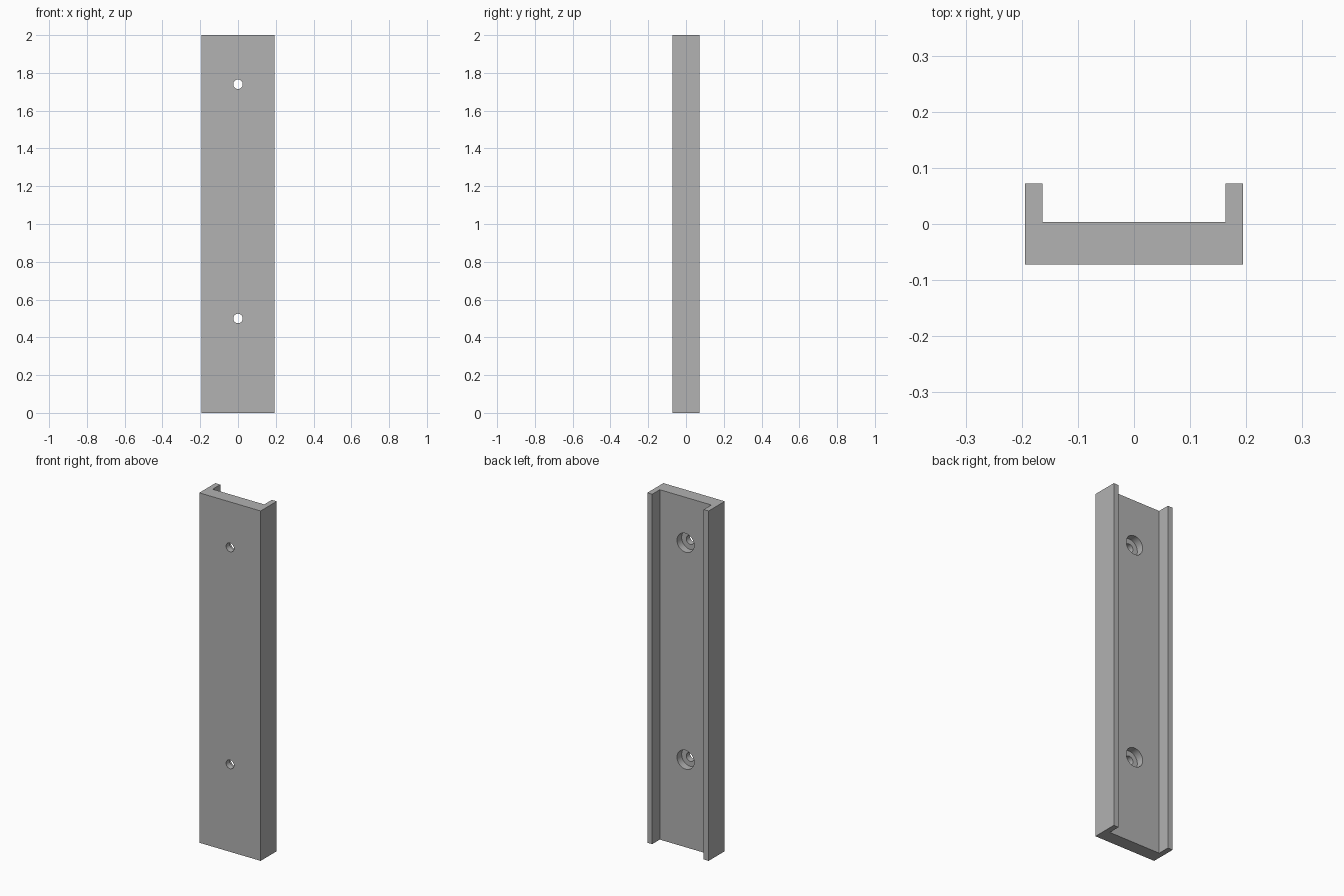
import bpy
import bmesh
from math import radians

cube = bpy.data.objects.get("Cube")
if cube:
    bpy.data.objects.remove(cube, do_unlink=True)

HALF_W, INNER_W = 0.194, 0.163
FRONT, FLOOR, BACK = -0.0725, 0.004, 0.0725
HEIGHT = 2.0
HOLE_HEIGHTS = (0.5, 1.74)
HOLE_R, BORE_R, BORE_DEPTH = 0.025, 0.054, 0.042

grey = bpy.data.materials.new("plain grey")
grey.use_nodes = True
colour = (0.445, 0.445, 0.445, 1)
grey.diffuse_color = colour
grey.node_tree.nodes["Principled BSDF"].inputs["Base Color"].default_value = colour


def add_channel():
    """U-shaped profile extruded upwards."""
    half = [(HALF_W, FRONT), (HALF_W, BACK), (INNER_W, BACK), (INNER_W, FLOOR)]
    profile = half + [(-x, y) for x, y in reversed(half)]
    bm = bmesh.new()
    base = bm.faces.new([bm.verts.new((x, y, 0)) for x, y in profile])
    top = bmesh.ops.extrude_face_region(bm, geom=[base])["geom"]
    bmesh.ops.translate(bm, vec=(0, 0, HEIGHT),
                        verts=[v for v in top if isinstance(v, bmesh.types.BMVert)])
    bmesh.ops.recalc_face_normals(bm, faces=bm.faces)
    mesh = bpy.data.meshes.new("channel_plate")
    bm.to_mesh(mesh)
    bm.free()
    mesh.materials.append(grey)
    obj = bpy.data.objects.new("channel_plate", mesh)
    bpy.context.collection.objects.link(obj)
    return obj


def cut_cylinder(target, radius, y0, y1, z):
    """Drill a round hole along y and remove the cutter."""
    bpy.ops.mesh.primitive_cylinder_add(
        vertices=48, radius=radius, depth=y1 - y0,
        location=(0, (y0 + y1) / 2, z), rotation=(radians(90), 0, 0))
    cutter = bpy.context.object
    cutter.name = "hole_cutter"
    cutter.hide_render = True
    cutter.data.materials.append(grey)
    mod = target.modifiers.new("hole", "BOOLEAN")
    mod.operation = "DIFFERENCE"
    mod.solver = "EXACT"
    mod.object = cutter
    bpy.ops.object.select_all(action="DESELECT")
    target.select_set(True)
    bpy.context.view_layer.objects.active = target
    bpy.ops.object.modifier_apply(modifier=mod.name)
    bpy.data.objects.remove(cutter, do_unlink=True)


plate = add_channel()

# Screw holes, each with a wide counterbore on the channel side
for z in HOLE_HEIGHTS:
    cut_cylinder(plate, BORE_R, FLOOR - BORE_DEPTH, BACK, z)
    cut_cylinder(plate, HOLE_R, FRONT - 0.05, BACK, z)

bpy.ops.object.shade_smooth_by_angle(angle=radians(30))
